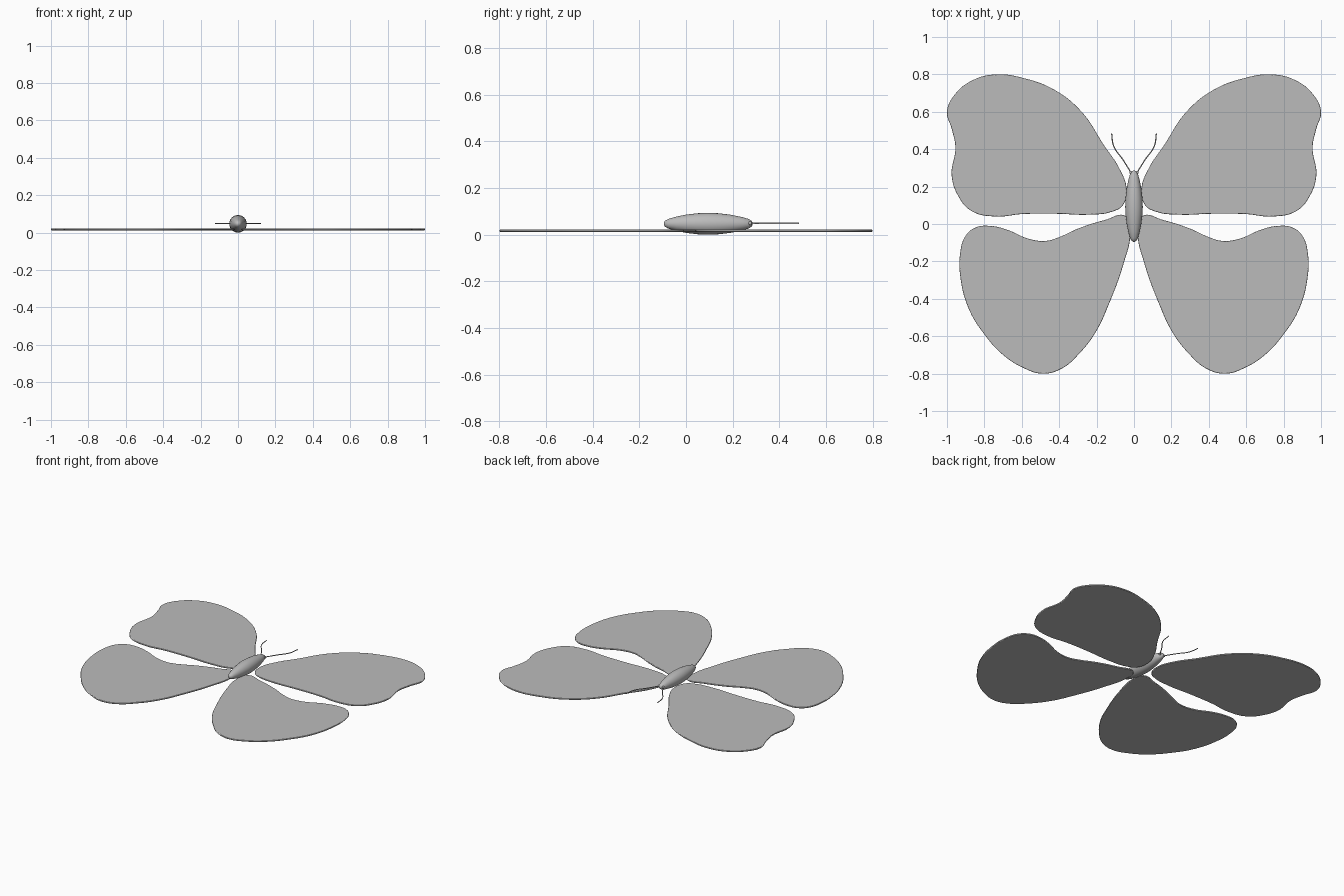
import bpy
import math

cube = bpy.data.objects.get("Cube")
if cube:
    bpy.data.objects.remove(cube, do_unlink=True)

# One plain grey for the whole model
GREY = (0.5, 0.5, 0.5, 1.0)
grey = bpy.data.materials.new("soft grey")
grey.diffuse_color = GREY
grey.use_nodes = True
grey.node_tree.nodes["Principled BSDF"].inputs["Base Color"].default_value = GREY

BODY_Z = 0.047
WING_Z = 0.017


def finish(obj, angle):
    """Turn an object into a smooth shaded mesh in the shared material."""
    bpy.ops.object.select_all(action="DESELECT")
    obj.select_set(True)
    bpy.context.view_layer.objects.active = obj
    if obj.type != "MESH":
        bpy.ops.object.convert(target="MESH")
        obj = bpy.context.object
    obj.data.materials.clear()
    obj.data.materials.append(grey)
    bpy.ops.object.shade_smooth_by_angle(angle=math.radians(angle))
    return obj


def curve_object(name, points, side, dimensions, closed):
    """Smooth curve through points, mirrored in x by side."""
    curve = bpy.data.curves.new(name, "CURVE")
    curve.dimensions = dimensions
    spline = curve.splines.new("BEZIER")
    spline.bezier_points.add(len(points) - 1)
    for knot, (x, y) in zip(spline.bezier_points, points):
        knot.co = (side * x, y, 0)
        knot.handle_left_type = knot.handle_right_type = "AUTO"
    spline.use_cyclic_u = closed
    spline.resolution_u = 8
    obj = bpy.data.objects.new(name, curve)
    bpy.context.collection.objects.link(obj)
    return obj


def wing(name, points, side):
    """Thin flat plate with a rounded rim."""
    obj = curve_object(name, points, side, "2D", True)
    obj.data.fill_mode = "BOTH"
    obj.data.extrude = 0.001
    obj.data.bevel_depth = 0.004
    obj.data.bevel_resolution = 2
    obj.data.offset = -0.004
    obj.location.z = WING_Z
    finish(obj, 60)


def antenna(name, points, side):
    """Thin curved feeler."""
    obj = curve_object(name, points, side, "3D", False)
    obj.data.bevel_depth = 0.003
    obj.data.bevel_resolution = 1
    obj.data.use_fill_caps = True
    obj.location.z = BODY_Z + 0.002
    finish(obj, 60)


def lathe_body(name, profile, sides=24):
    """Spindle turned around the y axis from (y, radius) rings."""
    verts, faces = [], []
    for y, r in profile:
        for i in range(sides):
            a = math.tau * i / sides
            verts.append((r * math.cos(a), y, BODY_Z + r * math.sin(a)))
    for ring in range(len(profile) - 1):
        for i in range(sides):
            j = (i + 1) % sides
            low, high = ring * sides, (ring + 1) * sides
            faces.append((low + i, high + i, high + j, low + j))
    faces.append(tuple(range(sides)))
    faces.append(tuple(reversed(range(len(verts) - sides, len(verts)))))
    mesh = bpy.data.meshes.new(name)
    mesh.from_pydata(verts, [], faces)
    obj = bpy.data.objects.new(name, mesh)
    bpy.context.collection.objects.link(obj)
    finish(obj, 60)


# Outlines of the model's left side
FOREWING = [(.04, .19), (.08, .3), (.16, .42), (.28, .6), (.43, .72), (.59, .78),
            (.73, .8), (.86, .77), (.96, .69), (1, .6), (.975, .51), (.955, .41),
            (.975, .26), (.94, .15), (.87, .07), (.74, .04), (.6, .053),
            (.42, .055), (.24, .05), (.12, .065), (.06, .1)]
HINDWING = [(.02, -.05), (.055, -.21), (.135, -.43), (.2, -.57), (.29, -.69),
            (.39, -.775), (.49, -.8), (.59, -.77), (.7, -.7), (.8, -.59),
            (.885, -.45), (.93, -.27), (.93, -.16), (.905, -.07), (.85, -.02),
            (.77, -.01), (.68, -.03), (.56, -.08), (.47, -.09), (.4, -.07),
            (.3, -.025), (.16, .02), (.04, .04)]
ANTENNA = [(.013, .27), (.06, .345), (.108, .415), (.12, .485)]
BODY = [(-.095, .004), (-.09, .013), (-.075, .021), (-.04, .031), (0, .039),
        (.05, .045), (.09, .047), (.14, .045), (.19, .039), (.24, .029),
        (.27, .02), (.283, .011), (.286, .003)]

# Wings, feelers and eyes on both sides
for label, side in (("left", 1), ("right", -1)):
    wing(label + "_forewing", FOREWING, side)
    wing(label + "_hindwing", HINDWING, side)
    antenna(label + "_antenna", ANTENNA, side)
    bpy.ops.mesh.primitive_uv_sphere_add(
        segments=12, ring_count=8, radius=0.008,
        location=(side * 0.017, 0.275, BODY_Z + 0.002))
    bpy.context.object.name = label + "_eye"
    finish(bpy.context.object, 60)

# Spindle body
lathe_body("body", BODY)
